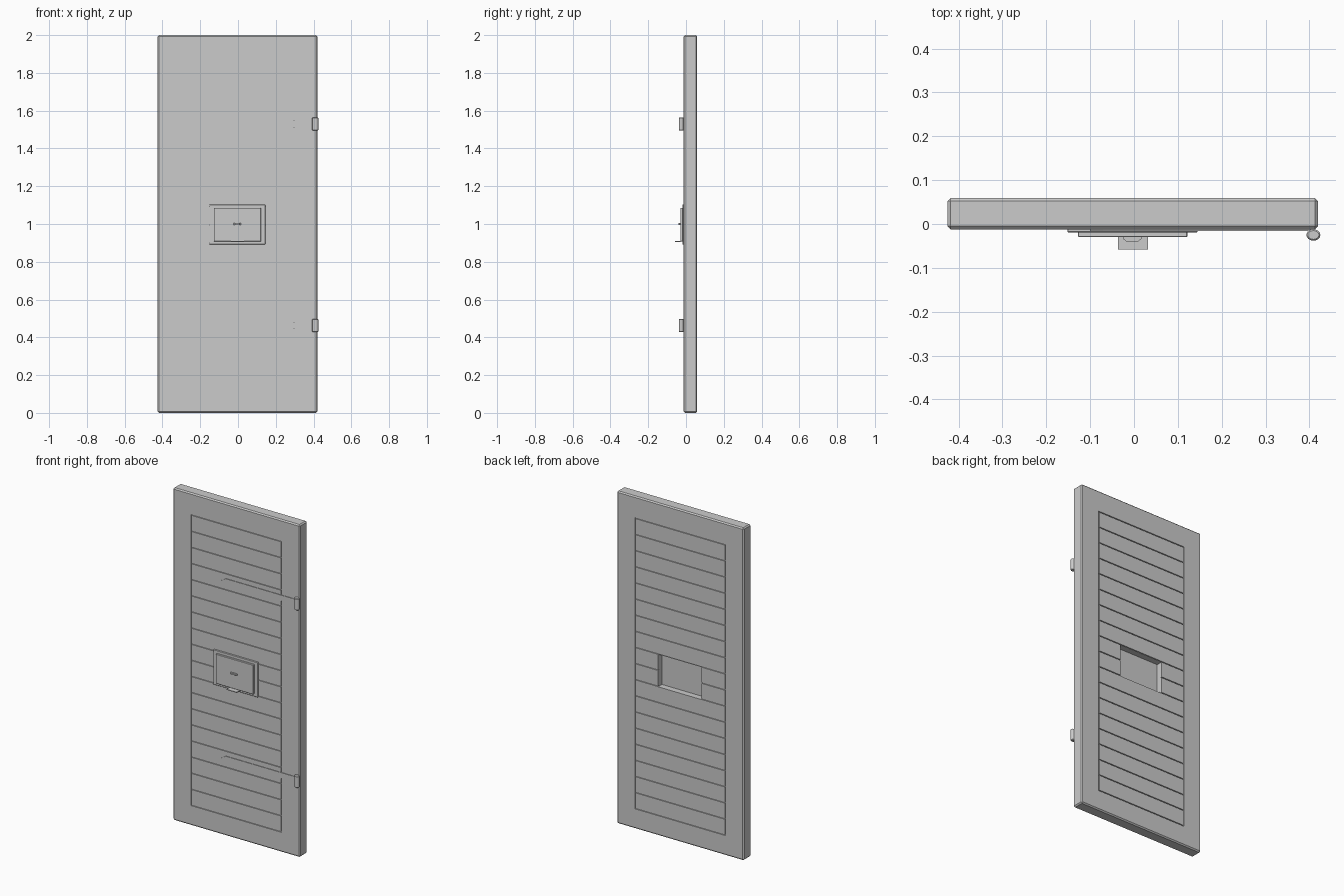
import bpy, bmesh, math
from mathutils import Vector

if "Cube" in bpy.data.objects:
    bpy.data.objects.remove(bpy.data.objects["Cube"])

FRONT, BACK = -0.012, 0.059      # door faces along y
CX = -0.003                      # door centre along x


def add_boxes(name, boxes, bevel=0.0):
    """One object made from boxes given as (x0, x1, y0, y1, z0, z1)."""
    bm = bmesh.new()
    for x0, x1, y0, y1, z0, z1 in boxes:
        v = bmesh.ops.create_cube(bm, size=1)["verts"]
        bmesh.ops.scale(bm, vec=(x1 - x0, y1 - y0, z1 - z0), verts=v)
        bmesh.ops.translate(bm, vec=((x0 + x1) / 2, (y0 + y1) / 2, (z0 + z1) / 2), verts=v)
    if bevel:
        bmesh.ops.bevel(bm, geom=bm.edges[:], offset=bevel, segments=1, affect='EDGES')
    return finish(name, bm)


def add_prism(name, outline, move):
    """Extrude a closed outline of 3D points along the vector move."""
    bm = bmesh.new()
    face = bm.faces.new([bm.verts.new(p) for p in outline])
    ext = bmesh.ops.extrude_face_region(bm, geom=[face])
    bmesh.ops.translate(bm, vec=move, verts=[e for e in ext["geom"] if isinstance(e, bmesh.types.BMVert)])
    bmesh.ops.recalc_face_normals(bm, faces=bm.faces[:])
    return finish(name, bm)


def finish(name, bm):
    me = bpy.data.meshes.new(name)
    bm.to_mesh(me)
    bm.free()
    ob = bpy.data.objects.new(name, me)
    bpy.context.collection.objects.link(ob)
    return ob


def cut(target, cutter):
    cutter.hide_render = True
    mod = target.modifiers.new("cut", 'BOOLEAN')
    mod.operation, mod.solver, mod.object = 'DIFFERENCE', 'EXACT', cutter
    mod.use_self = True
    bpy.context.view_layer.objects.active = target
    bpy.ops.object.modifier_apply(modifier=mod.name)
    bpy.data.objects.remove(cutter)


# door slab with chamfered edges
door = add_boxes("door_slab", [(-0.425, 0.42, FRONT, BACK, 0, 2)], 0.007)

# plank grooves, framed by stiles and rails, on both faces
PX, Z0, Z1, ROWS, G, D = 0.30, 0.122, 1.869, 18, 0.0025, 0.006
grooves = []
for y0, y1 in ((FRONT - 0.02, FRONT + D), (BACK - D, BACK + 0.02)):
    for i in range(ROWS + 1):
        z = Z0 + (Z1 - Z0) * i / ROWS
        grooves.append((CX - PX, CX + PX, y0, y1, z - G, z + G))
    for s in (-1, 1):
        x = CX + s * PX
        grooves.append((x - G, x + G, y0, y1, Z0 - G, Z1 + G))
cut(door, add_boxes("groove_cutter", grooves))

# hatch recess in the back
cut(door, add_boxes("recess_cutter", [(CX - 0.143, CX + 0.147, BACK - 0.037, BACK + 0.05, 0.895, 1.09)]))

# hatch on the front: frame, panel, shelf and pull
add_boxes("hatch_frame", [(-0.152, 0.145, -0.019, FRONT + 0.004, 0.892, 1.103)], 0.002)
add_boxes("hatch_panel", [(-0.128, 0.122, -0.03, -0.015, 0.908, 1.086)], 0.002)
add_boxes("hatch_shelf", [(-0.036, 0.032, -0.058, -0.028, 0.905, 0.909)])
add_prism("hatch_pull", [(x - 0.004, y, 0.996) for x, y in
          ((-0.021, -0.029), (-0.021, -0.034), (-0.013, -0.04), (0.013, -0.04), (0.021, -0.034), (0.021, -0.029))],
          Vector((0, 0, 0.009)))

# strap hinges: pointed strap and knuckle
for tag, z in (("lower", 0.462), ("upper", 1.53)):
    h = 0.018
    add_prism(tag + "_hinge_strap", [(x, -0.0155, z + dz) for x, dz in
              ((0.41, -h), (0.41, h), (-0.071, h), (-0.1, 0), (-0.071, -h))], Vector((0, 0.006, 0)))
    bm = bmesh.new()
    bmesh.ops.create_cone(bm, cap_ends=True, segments=16, radius1=1, radius2=1, depth=0.07)
    bmesh.ops.scale(bm, vec=(0.016, 0.013, 1), verts=bm.verts)
    rims = [e for e in bm.edges if abs(e.verts[0].co.z - e.verts[1].co.z) < 1e-5]
    bmesh.ops.bevel(bm, geom=rims, offset=0.003, segments=1, affect='EDGES')
    bmesh.ops.translate(bm, vec=(0.409, -0.025, z), verts=bm.verts)
    knuckle = finish(tag + "_hinge_knuckle", bm)
    bpy.ops.object.select_all(action='DESELECT')
    knuckle.select_set(True)
    bpy.context.view_layer.objects.active = knuckle
    bpy.ops.object.shade_smooth_by_angle(angle=math.radians(30))
